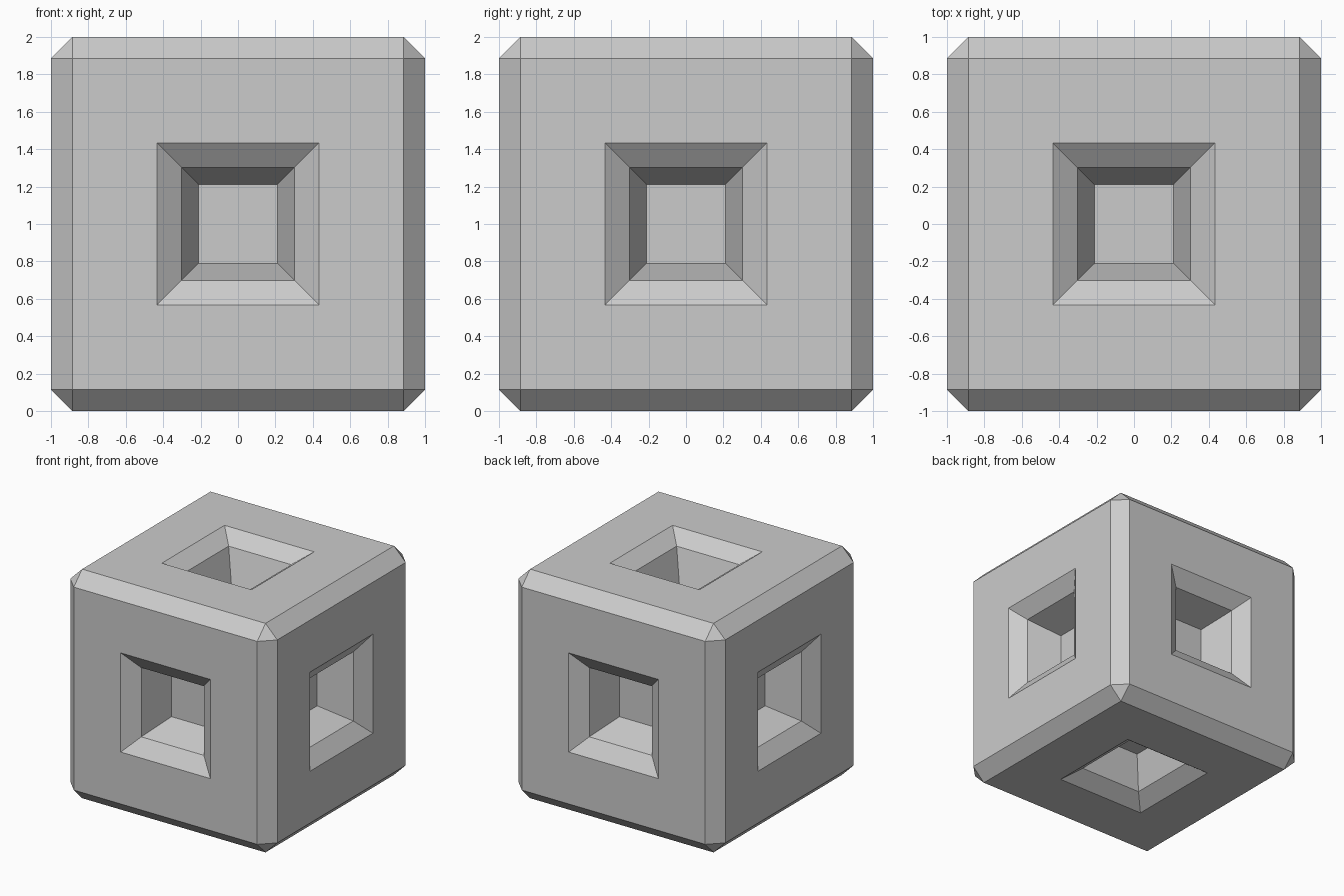
import bpy
import bmesh
from mathutils import Matrix

if "Cube" in bpy.data.objects:
    bpy.data.objects.remove(bpy.data.objects["Cube"])

CHAMFER = 0.114

# chamfered cube standing on z = 0
bm = bmesh.new()
bmesh.ops.create_cube(bm, size=2.0, matrix=Matrix.Translation((0, 0, 1)))
bmesh.ops.bevel(bm, geom=bm.edges[:], offset=CHAMFER, offset_type='OFFSET',
                segments=1, profile=0.5, affect='EDGES')

# stepped square recess in each of the six large faces: (inset, depth)
large = [f for f in bm.faces if f.calc_area() > 1.0]
for inset, depth in ((1 - CHAMFER - 0.433, 0), (0.131, -0.097), (0.092, -0.285)):
    bm.normal_update()
    bmesh.ops.inset_individual(bm, faces=large, thickness=inset, depth=depth,
                               use_even_offset=True)

bmesh.ops.recalc_face_normals(bm, faces=bm.faces[:])
mesh = bpy.data.meshes.new("recessed_cube")
bm.to_mesh(mesh)
bm.free()
cube = bpy.data.objects.new("recessed_cube", mesh)
bpy.context.collection.objects.link(cube)
